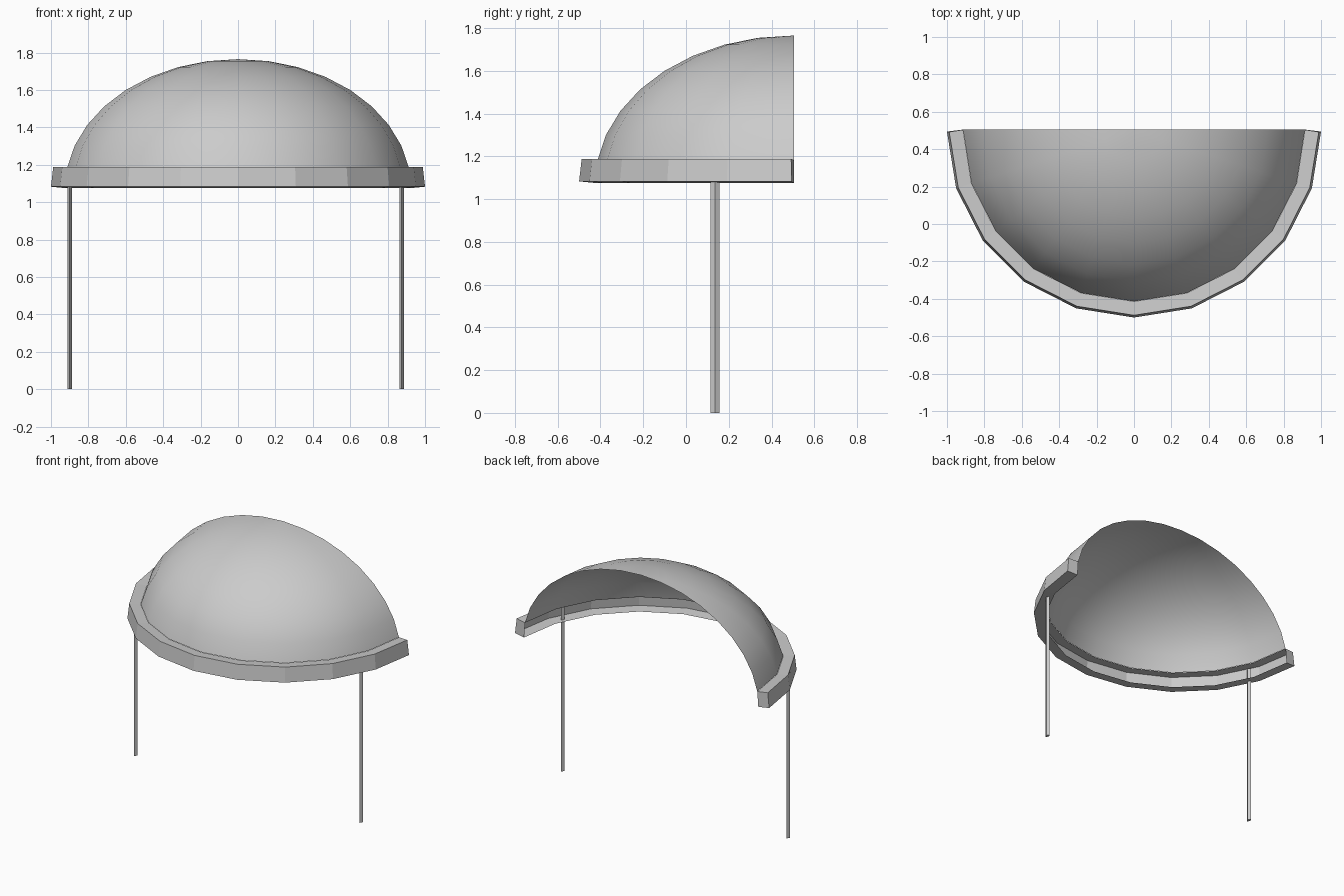
import bpy, bmesh
from math import sin, cos, pi, radians

if "Cube" in bpy.data.objects:
    bpy.data.objects.remove(bpy.data.objects["Cube"])

SEG = 10          # facets around the half circle
CY = 0.5          # centre of the half circle in y


def finish(bm, name, smooth=False):
    bmesh.ops.recalc_face_normals(bm, faces=bm.faces)
    me = bpy.data.meshes.new(name)
    bm.to_mesh(me)
    bm.free()
    for p in me.polygons:
        p.use_smooth = smooth
    ob = bpy.data.objects.new(name, me)
    bpy.context.collection.objects.link(ob)
    return ob


def half_sweep(bm, profile):
    """Sweep (radius, z, end_shift) points around the front half circle."""
    rows = []
    for i in range(SEG + 1):
        a = pi + pi * i / SEG
        end = i in (0, SEG)
        rows.append([bm.verts.new((r * cos(a), CY + r * sin(a) + (dy if end else 0), z))
                     for r, z, dy in profile])
    for a, b in zip(rows, rows[1:]):
        for j in range(len(profile) - 1):
            bm.faces.new((a[j], b[j], b[j + 1], a[j + 1]))
    return rows


# Rim: channel open towards the inside, with closed ends
bm = bmesh.new()
rows = half_sweep(bm, [(0.914, 1.182, 0.004), (0.988, 1.188, -0.008),
                       (1.0, 1.083, -0.006), (0.922, 1.075, 0.004)])
bm.faces.new(rows[0])
bm.faces.new(rows[-1])
finish(bm, "rim")

# Dome: quarter shell, open at the back and below
RINGS = 8
E0 = radians(9)
profile = []
for k in range(RINGS):
    e = E0 + (pi / 2 - E0) * k / RINGS
    profile.append((0.925 * cos(e), 1.075 + 0.69 * sin(e), 0.004))
bm = bmesh.new()
rows = half_sweep(bm, profile)
pole = bm.verts.new((0, CY + 0.004, 1.765))
for a, b in zip(rows, rows[1:]):
    bm.faces.new((a[-1], b[-1], pole))
finish(bm, "dome", smooth=True)


# Legs: thin diamond-section posts reaching up inside the rim
def leg(name, x, y=0.136, top=1.178):
    bm = bmesh.new()
    ring = [(0.012, 0), (0, 0.021), (-0.012, 0), (0, -0.021)]
    f = bm.faces.new([bm.verts.new((x + dx, y + dy, 0)) for dx, dy in ring])
    ext = bmesh.ops.extrude_face_region(bm, geom=[f], use_keep_orig=True)
    bmesh.ops.translate(bm, vec=(0, 0, top),
                        verts=[v for v in ext["geom"] if isinstance(v, bmesh.types.BMVert)])
    finish(bm, name)


leg("left_leg", -0.90)
leg("right_leg", 0.875)
